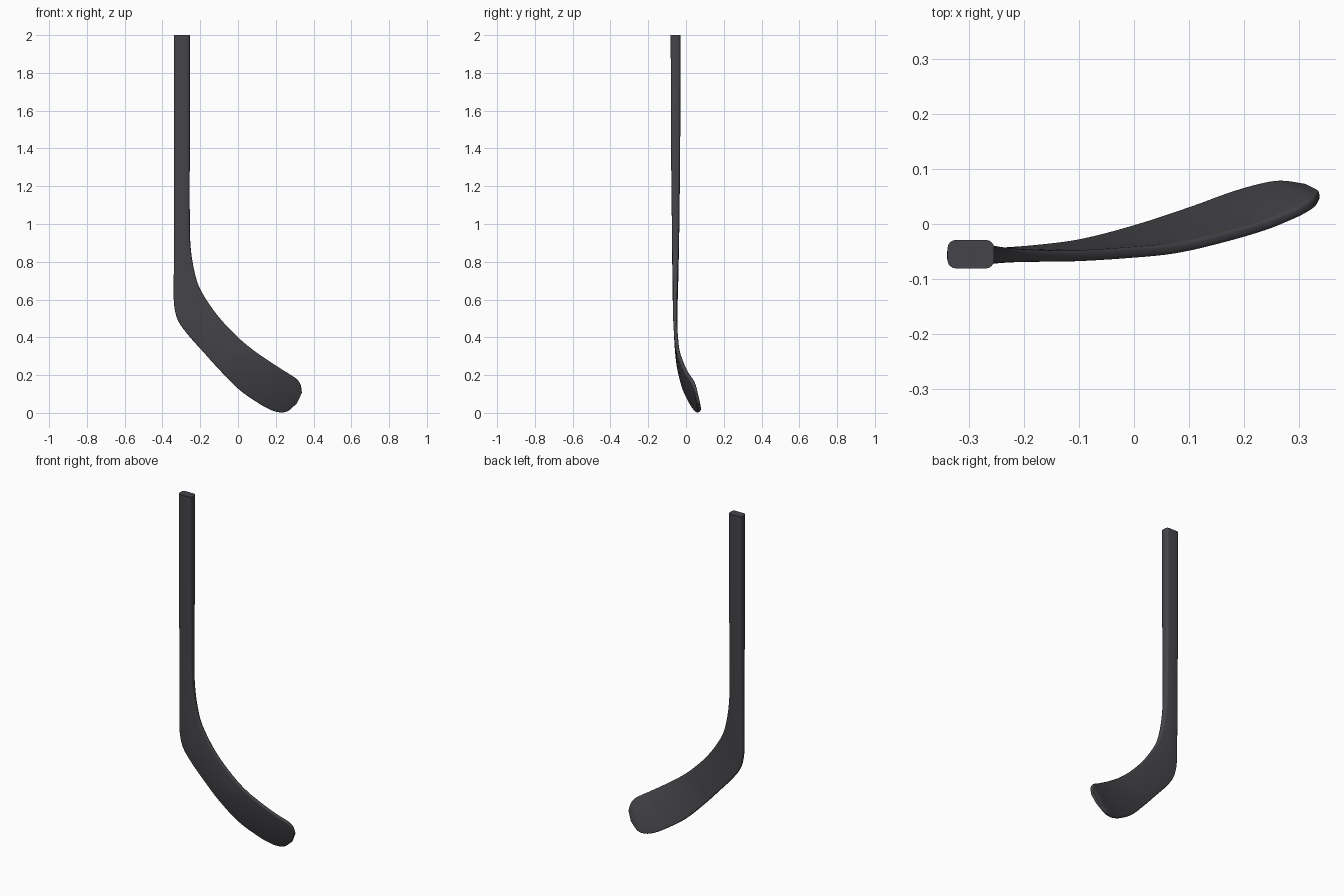
import bpy, bmesh, math
from mathutils import Vector

if "Cube" in bpy.data.objects:
    bpy.data.objects.remove(bpy.data.objects["Cube"])

# Stations along the stick: heel/lower edge xyz, inner/upper edge xyz, thickness
STATIONS = [
    (-.340, -.055, 2.00, -.255, -.055, 2.00, .052),
    (-.340, -.055, 1.45, -.255, -.055, 1.45, .049),
    (-.340, -.055, 1.00, -.255, -.055, 1.02, .040),
    (-.340, -.056, .750, -.248, -.056, .850, .033),
    (-.339, -.057, .580, -.218, -.057, .700, .026),
    (-.320, -.057, .495, -.177, -.058, .614, .022),
    (-.270, -.054, .420, -.098, -.058, .503, .020),
    (-.185, -.048, .324, .000, -.052, .400, .020),
    (-.098, -.036, .228, .080, -.044, .333, .020),
    (.008, -.008, .122, .160, -.026, .277, .020),
    (.110, .026, .051, .240, -.003, .225, .020),
    (.170, .048, .018, .285, .015, .197, .020),
    (.220, .063, .004, .312, .028, .178, .020),
    (.265, .071, .012, .331, .041, .150, .020),
    (.310, .066, .050, .338, .052, .110, .018),
]
STEPS = 5


def smooth_stations(rows, steps):
    """Catmull-Rom interpolation of every column, spaced by distance."""
    mid = [(Vector(r[:3]) + Vector(r[3:6])) / 2 for r in rows]
    t = [0.0]
    for a, b in zip(mid, mid[1:]):
        t.append(t[-1] + (b - a).length)
    n = len(rows)

    def slope(i, k):
        a, b = max(i - 1, 0), min(i + 1, n - 1)
        return (rows[b][k] - rows[a][k]) / (t[b] - t[a])

    out = []
    for i in range(n - 1):
        h = t[i + 1] - t[i]
        for s in range(steps):
            u = s / steps
            out.append([
                (2*u**3 - 3*u**2 + 1) * rows[i][k] + (u**3 - 2*u**2 + u) * h * slope(i, k)
                + (3*u**2 - 2*u**3) * rows[i+1][k] + (u**3 - u**2) * h * slope(i + 1, k)
                for k in range(7)])
    out.append(list(rows[-1]))
    return out


def rounded_rect(w, d, r, seg=4):
    """Rounded rectangle points, centred on the origin."""
    pts = []
    for q, (sx, sy) in enumerate(((1, 1), (-1, 1), (-1, -1), (1, -1))):
        for j in range(seg + 1):
            a = math.pi / 2 * (q + j / seg)
            pts.append((sx * (w/2 - r) + r * math.cos(a), sy * (d/2 - r) + r * math.sin(a)))
    return pts


# Hockey stick: one loft from the shaft end to the curved blade toe
rows = smooth_stations(STATIONS, STEPS)
lo = [Vector(r[:3]) for r in rows]
up = [Vector(r[3:6]) for r in rows]
mid = [(a + b) / 2 for a, b in zip(lo, up)]
bm = bmesh.new()
rings = []
for i, row in enumerate(rows):
    across = (up[i] - lo[i]).normalized()
    along = mid[min(i + 1, len(rows) - 1)] - mid[max(i - 1, 0)]
    normal = across.cross(along).normalized()
    w, d = (up[i] - lo[i]).length, row[6]
    rings.append([bm.verts.new(mid[i] + across * x + normal * y)
                  for x, y in rounded_rect(w, d, min(.015, d * .38))])
for a, b in zip(rings, rings[1:]):
    for j in range(len(a)):
        k = (j + 1) % len(a)
        bm.faces.new((a[j], a[k], b[k], b[j]))
bm.faces.new(rings[0])
bm.faces.new(rings[-1])
bmesh.ops.recalc_face_normals(bm, faces=bm.faces)
mesh = bpy.data.meshes.new("hockey_stick")
bm.to_mesh(mesh)
bm.free()
stick = bpy.data.objects.new("hockey_stick", mesh)
bpy.context.collection.objects.link(stick)

# Dark charcoal finish
mat = bpy.data.materials.new("charcoal")
mat.diffuse_color = (.06, .06, .068, 1)
mat.use_nodes = True
mat.node_tree.nodes["Principled BSDF"].inputs["Base Color"].default_value = mat.diffuse_color
mesh.materials.append(mat)

bpy.context.view_layer.objects.active = stick
stick.select_set(True)
bpy.ops.object.shade_smooth_by_angle(angle=math.radians(35))
